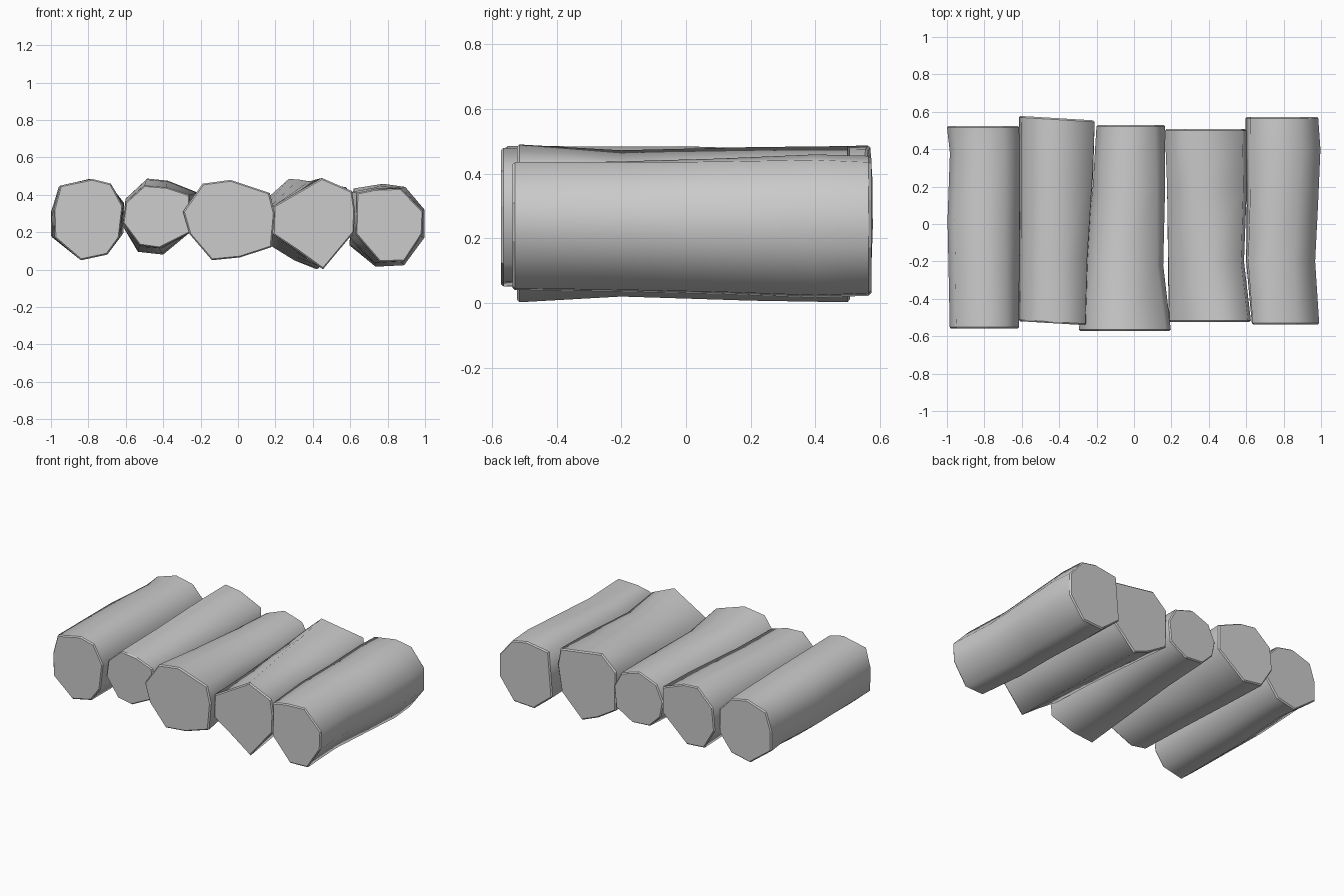
import bpy
import bmesh
from mathutils import Vector


def log(name, y0, y1, front, back, mids, slant=0.0):
    """Skin an uneven log between two end outlines (x, z).
    mids: (y, scale, dx, dz) adjustments of the blended outline."""
    bm = bmesh.new()
    n = len(front)

    def outline(t, scale=1.0, dx=0.0, dz=0.0):
        pts = [Vector(a).lerp(Vector(b), t) for a, b in zip(front, back)]
        c = sum(pts, Vector((0, 0))) / n
        return [c + (p - c) * scale + Vector((dx, dz)) for p in pts], c.x

    # narrow rim at both ends, full outline just inside it
    rim = 0.008
    stations = [(y0, 0.965, 0, 0), (y0 + rim, 1, 0, 0)] + mids
    stations += [(y1 - rim, 1, 0, 0), (y1, 0.965, 0, 0)]
    rings = []
    for y, s, dx, dz in stations:
        pts, cx = outline((y - y0) / (y1 - y0), s, dx, dz)
        rings.append([bm.verts.new((p.x, y + slant * (p.x - cx), p.y)) for p in pts])

    for k in range(len(rings) - 1):
        a, b = rings[k], rings[k + 1]
        for i in range(n):
            j = (i + 1) % n
            f = bm.faces.new((a[i], a[j], b[j], b[i]))
            f.smooth = 0 < k < len(rings) - 2
    bm.faces.new(rings[0])
    bm.faces.new(rings[-1])
    for r in (rings[0], rings[1], rings[-2], rings[-1]):
        for i in range(n):
            bm.edges.get((r[i], r[(i + 1) % n])).smooth = False
    bmesh.ops.recalc_face_normals(bm, faces=bm.faces)

    mesh = bpy.data.meshes.new(name)
    bm.to_mesh(mesh)
    bm.free()
    ob = bpy.data.objects.new(name, mesh)
    bpy.context.collection.objects.link(ob)
    return ob


# outer left log
log("log_far_left", -0.56, 0.525,
    [(-.95, .45), (-.78, .485), (-.68, .46), (-.615, .34),
     (-.635, .17), (-.70, .08), (-.84, .05), (-.98, .17), (-.985, .32)],
    [(-.96, .43), (-.82, .475), (-.70, .45), (-.615, .36),
     (-.615, .20), (-.70, .09), (-.84, .06), (-1.0, .18), (-1.0, .31)],
    [(-.25, 1.01, 0, 0), (.02, 1.02, 0, 0), (.38, .98, .01, 0)])

# left log, ends cut at a slight angle
log("log_left", -0.53, 0.567,
    [(-.60, .36), (-.50, .45), (-.38, .44), (-.26, .40),
     (-.25, .20), (-.42, .115), (-.525, .13), (-.615, .25)],
    [(-.60, .38), (-.485, .487), (-.375, .476), (-.21, .41),
     (-.21, .24), (-.40, .08), (-.535, .095), (-.615, .23)],
    [(-.18, .98, -.003, 0), (.3, 1.01, 0, .002)], -0.06)

# middle log, tapering to the back
log("log_middle", -0.572, 0.53,
    [(-.295, .31), (-.19, .46), (-.04, .48), (.17, .41), (.197, .30),
     (.18, .12), (.01, .065), (-.14, .05), (-.26, .19)],
    [(-.20, .29), (-.15, .40), (-.02, .45), (.11, .41), (.165, .31),
     (.15, .17), (.03, .10), (-.10, .11), (-.18, .19)],
    [(-.22, .93, -.015, 0), (.2, .96, 0, 0)])

# right log
log("log_right", -0.523, 0.507,
    [(.19, .34), (.45, .49), (.61, .42), (.625, .32),
     (.62, .20), (.455, .002), (.32, .10), (.185, .19)],
    [(.165, .39), (.27, .485), (.58, .44), (.60, .33),
     (.57, .15), (.42, .002), (.30, .05), (.17, .13)],
    [(-.2, .93, -.015, 0), (.2, .98, 0, 0)])

# outer right log, swelling near the back
log("log_far_right", -0.537, 0.573,
    [(.635, .41), (.73, .43), (.87, .435), (.99, .31),
     (.985, .19), (.89, .045), (.76, .04), (.63, .19)],
    [(.62, .43), (.78, .455), (.89, .435), (.985, .32),
     (.985, .17), (.88, .03), (.73, .022), (.595, .13)],
    [(-.2, 1.0, -.02, 0), (.1, 1.01, -.005, 0), (.4, 1.04, .004, 0)])
